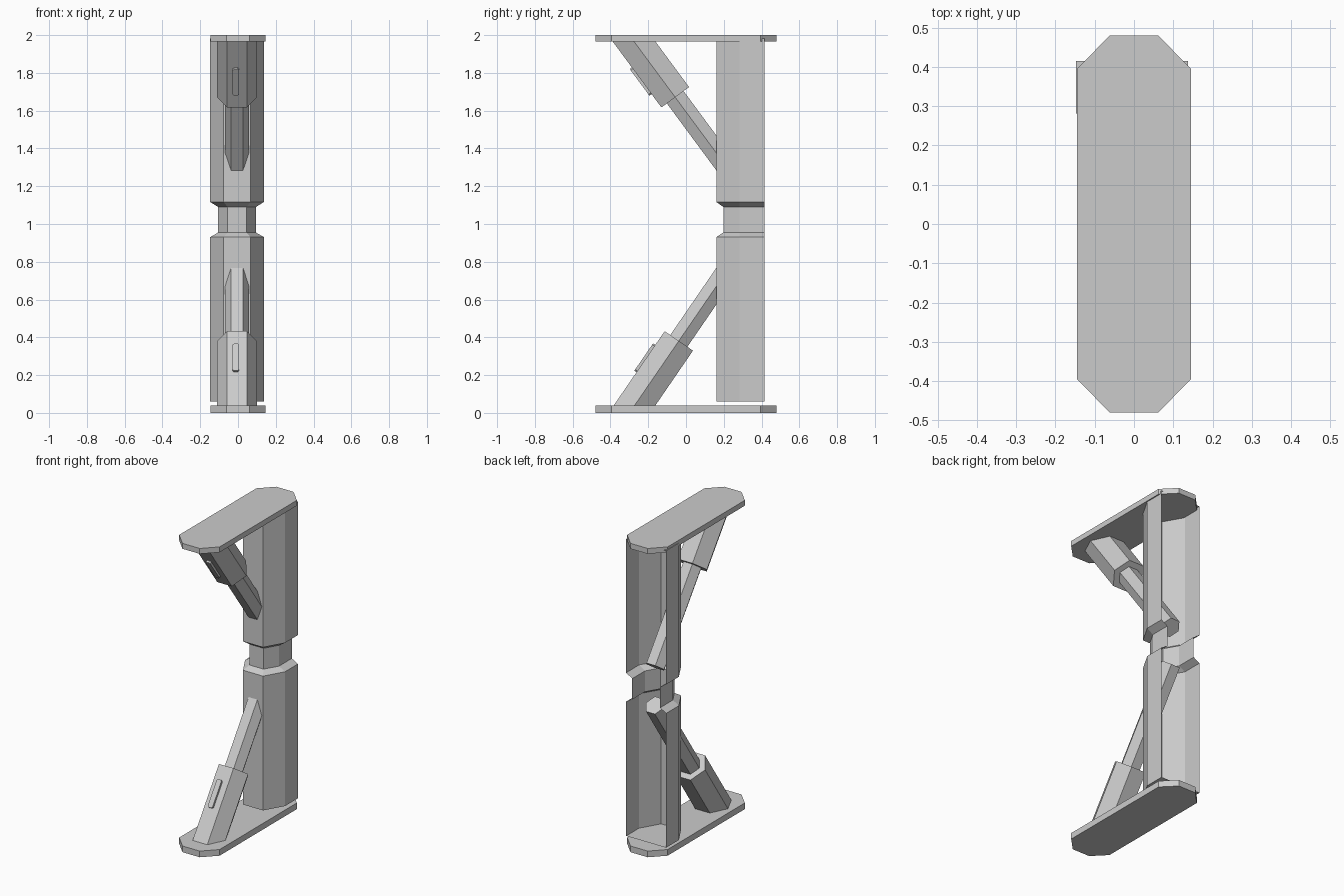
import bpy, bmesh, math
from mathutils import Vector, Matrix

if "Cube" in bpy.data.objects:
    bpy.data.objects.remove(bpy.data.objects["Cube"])

CX = -0.005  # column and braces sit slightly off the plate centre


def finish(bm, name):
    bmesh.ops.recalc_face_normals(bm, faces=bm.faces)
    mesh = bpy.data.meshes.new(name)
    bm.to_mesh(mesh)
    bm.free()
    obj = bpy.data.objects.new(name, mesh)
    bpy.context.collection.objects.link(obj)
    return obj


def loft(name, rings, closed=True):
    """Join rings of points; open profiles leave their last side unfilled."""
    bm = bmesh.new()
    loops = [[bm.verts.new(p) for p in ring] for ring in rings]
    n = len(loops[0])
    for a, b in zip(loops, loops[1:]):
        for i in range(n if closed else n - 1):
            j = (i + 1) % n
            bm.faces.new((a[i], a[j], b[j], b[i]))
    bm.faces.new(loops[0][::-1])
    bm.faces.new(loops[-1])
    return finish(bm, name)


# Chamfered end plates
def plate(name, z0, z1):
    half = [(0.145, -0.395), (0.145, 0.395), (0.062, 0.48)]
    pts = half + [(-0.062, 0.48)] + [(-0.145, 0.395), (-0.145, -0.395), (-0.062, -0.48), (0.062, -0.48)]
    loft(name, [[(x, y, z) for x, y in pts] for z in (z0, z1)])


plate("bottom_plate", 0.0, 0.04)
plate("top_plate", 1.965, 2.0)


# Column: half-hexagon channel, open at the back, with a waist
def channel(r, z):
    yc, back = 0.284, 0.415
    f = yc - r * math.sqrt(3) / 2
    pts = [(-r, back), (-r, yc), (-r / 2, f), (r / 2, f), (r, yc), (r, back)]
    return [(CX + x, y, z) for x, y in pts]


loft("column", [channel(r, z) for r, z in (
    (0.143, 0.06), (0.143, 0.93), (0.1, 0.955),
    (0.1, 1.09), (0.143, 1.117), (0.143, 1.983))], closed=False)


# Diagonal braces: hexagonal sleeve, inner rod and a raised key on the sleeve
def hex_ring(mat, r, t):
    return [mat @ Vector((r * math.cos(i * math.pi / 3), r * math.sin(i * math.pi / 3), t))
            for i in range(6)]


def brace(prefix, sleeve_end, rod_end, cut_z):
    start, end = Vector((CX, *sleeve_end)), Vector((CX, *rod_end))
    d = (end - start).normalized()
    up = 1 if d.z > 0 else -1
    n = Vector((0, -d.z * up, d.y * up))      # outward, towards the front
    mat = Matrix.Translation(start) @ Matrix((Vector((1, 0, 0)), n, d)).transposed().to_4x4()

    # sleeve, trimmed inside the plate
    sleeve = loft(prefix + "_brace_sleeve", [hex_ring(mat, 0.105, t) for t in (-0.7, 0)])
    bm = bmesh.new()
    bm.from_mesh(sleeve.data)
    bmesh.ops.bisect_plane(bm, geom=bm.verts[:] + bm.edges[:] + bm.faces[:],
                           plane_co=(0, 0, cut_z), plane_no=(0, 0, -up), clear_outer=True)
    bmesh.ops.holes_fill(bm, edges=[e for e in bm.edges if e.is_boundary])
    bmesh.ops.recalc_face_normals(bm, faces=bm.faces)
    bm.to_mesh(sleeve.data)
    bm.free()

    # rod running through the column
    loft(prefix + "_brace_rod", [hex_ring(mat, 0.0635, t) for t in (-0.05, (end - start).length)])

    # key with clipped corners
    w, a, b, c = 0.017, -0.263, -0.088, 0.008
    outline = [(-w, a + c), (-w + c, a), (w - c, a), (w, a + c),
               (w, b - c), (w - c, b), (-w + c, b), (-w, b - c)]
    loft(prefix + "_brace_key",
         [[mat @ Vector((x - 0.006, h, t)) for x, t in outline] for h in (0.085, 0.105)])


brace("lower", (-0.038, 0.381), (0.325, 0.91), 0.02)
brace("upper", (-0.057, 1.671), (0.322, 1.158), 1.982)
